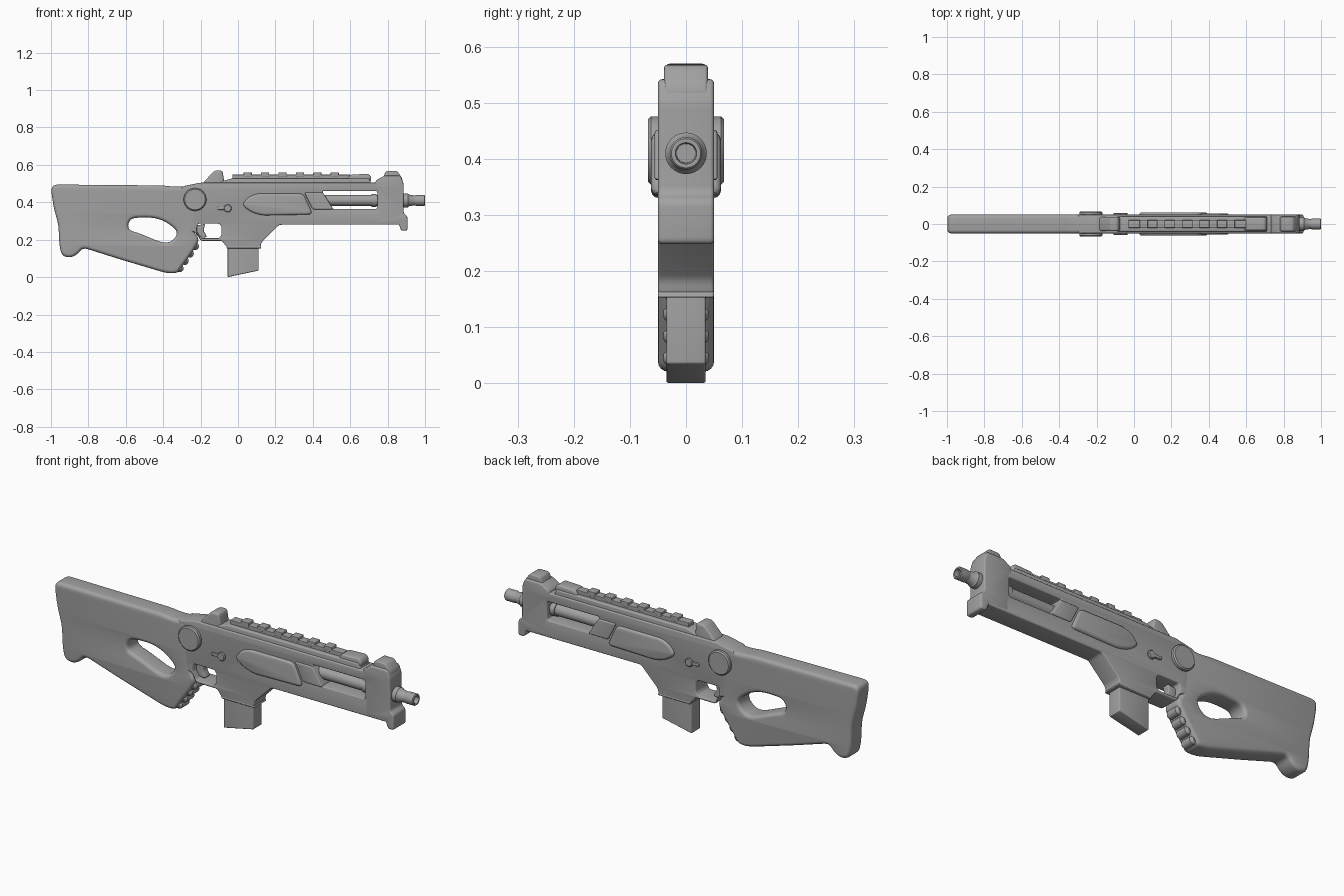
import bpy, bmesh, math
from mathutils import Vector, Matrix
from mathutils.geometry import tessellate_polygon

cube = bpy.data.objects.get("Cube")
if cube:
    bpy.data.objects.remove(cube, do_unlink=True)

GREY = (0.36, 0.36, 0.36, 1)
mat = bpy.data.materials.new("plain grey")
mat.use_nodes = True
mat.diffuse_color = GREY
bsdf = next(n for n in mat.node_tree.nodes if n.type == 'BSDF_PRINCIPLED')
bsdf.inputs["Base Color"].default_value = GREY


def finish(name, bm):
    bmesh.ops.recalc_face_normals(bm, faces=bm.faces)
    mesh = bpy.data.meshes.new(name)
    bm.to_mesh(mesh)
    bm.free()
    mesh.materials.append(mat)
    obj = bpy.data.objects.new(name, mesh)
    bpy.context.collection.objects.link(obj)
    bpy.ops.object.select_all(action='DESELECT')
    obj.select_set(True)
    bpy.context.view_layer.objects.active = obj
    bpy.ops.object.shade_smooth_by_angle(angle=math.radians(32))
    return obj


def fillet(points, radius, steps=4):
    """Round every corner of a closed outline."""
    pts = [Vector(p) for p in points]
    out = []
    for i, p in enumerate(pts):
        a, b = pts[i - 1] - p, pts[(i + 1) % len(pts)] - p
        start = p + a.normalized() * min(radius, a.length * 0.45)
        end = p + b.normalized() * min(radius, b.length * 0.45)
        for k in range(steps + 1):
            t = k / steps
            out.append(start * (1 - t) ** 2 + p * 2 * t * (1 - t) + end * t * t)
    return out


def inset(loop, dist):
    """Move an outline to the left of its direction, with mitred corners."""
    out = []
    for i, p in enumerate(loop):
        d1 = (p - loop[i - 1]).normalized()
        d2 = (loop[(i + 1) % len(loop)] - p).normalized()
        n1, n2 = Vector((-d1.y, d1.x)), Vector((-d2.y, d2.x))
        out.append(p + (n1 + n2) * (dist / max(1 + n1.dot(n2), 0.4)))
    return out


def slab(name, outline, half, bevel, radius=0.01, holes=(), hole_radius=0.02, y=0, rounds=3):
    """Side profile in x and z, thick in y, with rounded rims and open holes."""
    loops = []
    for n, pts in enumerate([outline, *holes]):
        loop = fillet(pts, hole_radius if n else radius)
        area = sum(loop[i - 1].cross(p) for i, p in enumerate(loop))
        if (area > 0) == (n > 0):       # outline runs one way, holes the other
            loop.reverse()
        loops.append(loop)
    arcs = [k / rounds * math.pi / 2 for k in range(rounds + 1)]
    rim = [(bevel * (1 - math.sin(a)), half - bevel * (1 - math.cos(a))) for a in arcs]
    rim += [(d, -w) for d, w in reversed(rim)]
    bm = bmesh.new()
    caps = ([], [])
    for loop in loops:
        rings = [[bm.verts.new((p.x, y + w, p.y)) for p in inset(loop, d)] for d, w in rim]
        for r1, r2 in zip(rings, rings[1:]):
            for i in range(len(loop)):
                bm.faces.new((r1[i - 1], r1[i], r2[i], r2[i - 1]))
        caps[0].append(rings[0])
        caps[1].append(rings[-1])
    for cap in caps:
        flat = [v for ring in cap for v in ring]
        polys = [[Vector((v.co.x, v.co.z, 0)) for v in ring] for ring in cap]
        for tri in tessellate_polygon(polys):
            if len(set(tri)) == 3:
                bm.faces.new([flat[i] for i in tri])
    return finish(name, bm)


def box_outline(x0, x1, z0, z1):
    return [(x0, z0), (x1, z0), (x1, z1), (x0, z1)]


def lathe(name, profile, centre, along_y=False, sides=32):
    """Turn (distance, radius) pairs around the x or y axis."""
    bm = bmesh.new()
    verts = [bm.verts.new((d, 0, r)) for d, r in profile]
    edges = [bm.edges.new(pair) for pair in zip(verts, verts[1:])]
    bmesh.ops.spin(bm, geom=verts + edges, cent=(0, 0, 0), axis=(1, 0, 0),
                   angle=math.tau, steps=sides)
    bmesh.ops.remove_doubles(bm, verts=bm.verts, dist=0.00001)
    turn = Matrix.Rotation(math.pi / 2, 4, 'Z') if along_y else Matrix()
    bm.transform(Matrix.Translation(centre) @ turn)
    return finish(name, bm)


def pin(name, x, z, radius, half, bevel):
    return lathe(name, [(-half, 0), (-half, radius - bevel), (bevel - half, radius),
                        (half - bevel, radius), (half, radius - bevel), (half, 0)],
                 (x, 0, z), along_y=True)


# Shoulder stock with grip and thumb hole
slab("stock",
     [(-1, .47), (-.985, .495), (-.4, .49), (-.33, .482), (-.25, .49), (-.245, .35),
      (-.235, .24), (-.205, .2), (-.24, .14), (-.305, .05), (-.325, .02), (-.385, .022),
      (-.63, .095), (-.83, .158), (-.86, .12), (-.9, .103), (-.942, .115), (-.955, .17),
      (-.96, .28), (-.985, .37)],
     .05, .018, radius=.03, rounds=4, hole_radius=.04,
     holes=[[(-.59, .28), (-.57, .317), (-.46, .32), (-.39, .3), (-.325, .25),
             (-.33, .215), (-.365, .185), (-.41, .185), (-.53, .235), (-.58, .25)]])

# Finger ridges on the grip
for i in range(4):
    t = i / 3
    pin("grip_ridge", -.312 + .082 * t, .047 + .118 * t, .021, .04, .012)

# Receiver with trigger opening and barrel window
slab("receiver",
     [(-.3, .485), (-.2, .505), (.87, .505), (.87, .28), (.22, .28), (.125, .185),
      (.12, .155), (-.055, .155), (-.085, .194), (-.2, .194), (-.225, .24), (-.3, .25)],
     .0495, .005, radius=.012,
     holes=[[(-.222, .25), (-.2, .208), (-.1, .208), (-.088, .225), (-.088, .27),
             (-.1, .286), (-.215, .286)],
            [(.45, .46), (.745, .46), (.745, .365), (.505, .365)]], hole_radius=.01)
slab("trigger", [(-.225, .275), (-.175, .285), (-.185, .25), (-.165, .215), (-.19, .21),
                 (-.225, .225)], .018, .004)

# Magazine and its collar
slab("magazine", [(-.055, .17), (-.055, 0), (.11, .035), (.11, .17)], .035, .004, radius=.004)
slab("magazine_collar", [(-.058, .153), (.125, .153), (.12, .165), (-.062, .165)],
     .05, .004, radius=.004)

# Raised side panels and controls
slab("side_panel", [(.02, .385), (.055, .428), (.1, .447), (.35, .447), (.4, .335),
                    (.13, .33), (.07, .348)], .062, .012, radius=.025)
slab("ejection_cover", [(.355, .452), (.455, .452), (.51, .362), (.4, .362)], .056, .006)
pin("pivot_disc", -.23, .415, .061, .068, .006)
pin("selector_pin", -.055, .368, .021, .06, .004)
slab("selector_lever", box_outline(-.11, -.06, .36, .376), .058, .003, radius=.006)

# Barrel and muzzle
lathe("barrel", [(.42, 0), (.42, .03), (.715, .03), (.715, .035), (.74, .035), (.74, .03),
                 (.87, .03), (.87, .037), (.908, .037), (.915, .031), (.945, .026),
                 (.952, .029), (.996, .029), (1, .026), (1, .019), (.95, .017), (.95, 0)],
      (0, 0, .41))

# Front block with sight
slab("front_block", [(.75, .285), (.75, .47), (.73, .48), (.735, .515), (.78, .542),
                     (.87, .542), (.885, .5), (.886, .34), (.906, .325), (.906, .248),
                     (.872, .248), (.86, .285)], .05, .007, radius=.012)
slab("front_sight", [(.765, .5), (.79, .568), (.85, .568), (.878, .53), (.88, .5)],
     .039, .006, radius=.012)

# Top cover, rail and rear sight
slab("rear_sight", [(-.195, .49), (-.18, .512), (-.125, .57), (-.083, .57), (-.07, .49)],
     .038, .01, radius=.015)
slab("top_cover", [(-.09, .495), (-.09, .512), (-.03, .528), (.7, .528), (.715, .495)],
     .04, .006, radius=.006)
slab("rail", box_outline(-.03, .6, .515, .548), .021, .003, radius=.004)
for i in range(6):
    x = .052 + i * .093
    slab("rail_tooth", box_outline(x - .022, x + .022, .535, .56), .022, .003, radius=.004)
slab("rail_end", [(.575, .505), (.6, .548), (.7, .552), (.715, .53), (.705, .505)],
     .034, .009, radius=.012)
